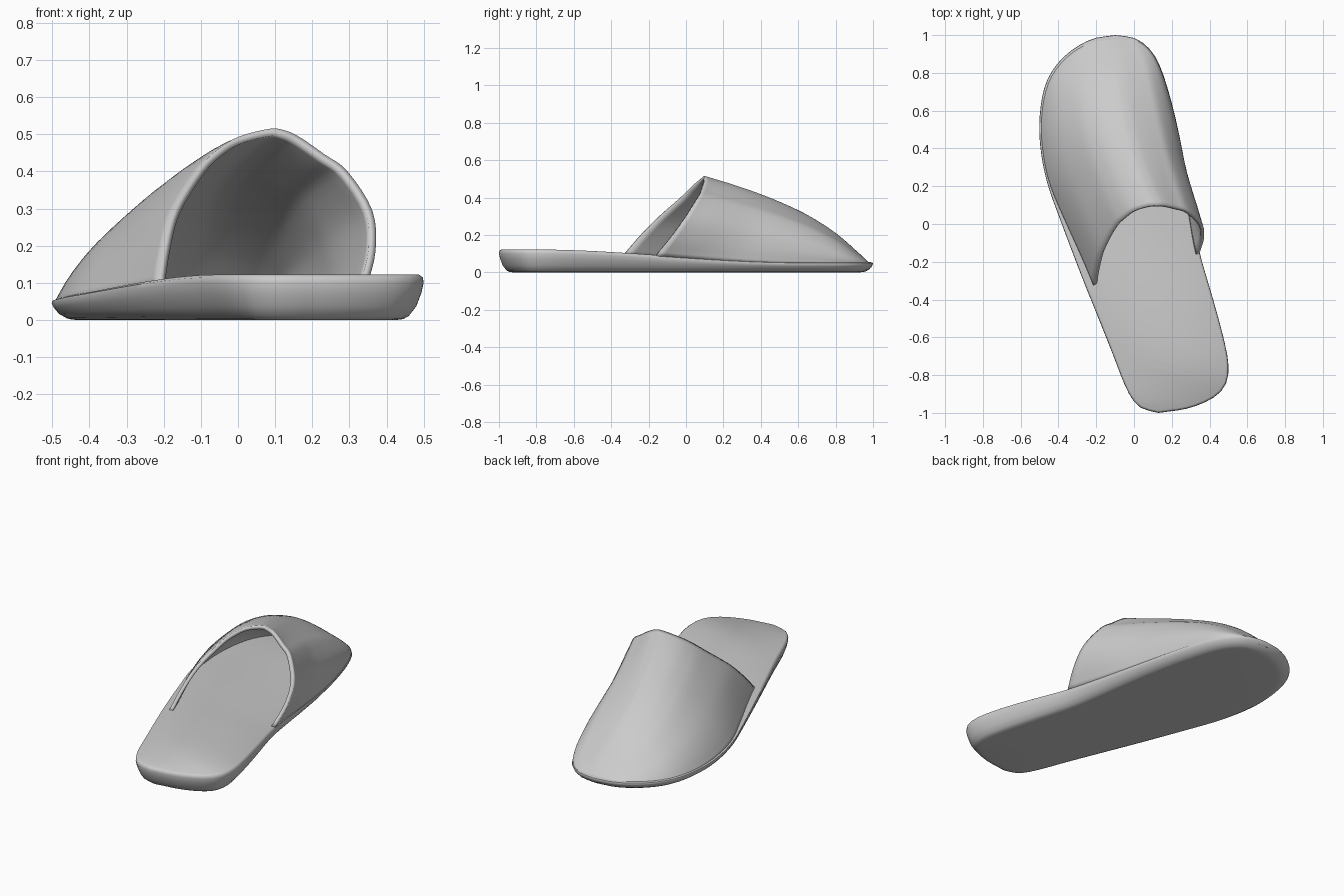
import bpy, math
from mathutils import Vector

if "Cube" in bpy.data.objects:
    bpy.data.objects.remove(bpy.data.objects["Cube"])

HALF = 48  # segments along each side of the sole


def spline(pts, steps=12):
    """Catmull-Rom curve through open control points."""
    p = [Vector(q) for q in pts]
    p = [p[0] * 2 - p[1]] + p + [p[-1] * 2 - p[-2]]
    out = []
    for a, b, c, d in zip(p, p[1:], p[2:], p[3:]):
        for k in range(steps):
            t = k / steps
            out.append(0.5 * (2 * b + (c - a) * t + (2 * a - 5 * b + 4 * c - d) * t * t
                              + (3 * b - a - 3 * c + d) * t ** 3))
    return out + [p[-2]]


def at(poly, f):
    """Point at fraction f of the length of a polyline."""
    lens = [(b - a).length for a, b in zip(poly, poly[1:])]
    d = max(0, min(1, f)) * sum(lens)
    for a, b, l in zip(poly, poly[1:], lens):
        if d <= l:
            return a.lerp(b, d / l if l else 0)
        d -= l
    return poly[-1].copy()


def interp(table, x):
    for (x0, y0), (x1, y1) in zip(table, table[1:]):
        if x <= x1:
            return y0 + (y1 - y0) * (x - x0) / (x1 - x0)
    return table[-1][1]


def sole_z(y):
    s = max(0, min(1, (y + 0.8) / 1.4))
    return 0.122 - 0.068 * s * s * (3 - 2 * s)


def make(name, verts, faces, angle):
    me = bpy.data.meshes.new(name)
    me.from_pydata(verts, [], faces)
    ob = bpy.data.objects.new(name, me)
    bpy.context.collection.objects.link(ob)
    bpy.ops.object.select_all(action='DESELECT')
    ob.select_set(True)
    bpy.context.view_layer.objects.active = ob
    bpy.ops.object.shade_smooth_by_angle(angle=math.radians(angle))
    return ob


# Sole outline: two sides, heel tip to toe tip
left = [(0.13, -1), (0.05, -0.98), (0, -0.94), (-0.05, -0.85), (-0.12, -0.67), (-0.2, -0.47),
        (-0.28, -0.27), (-0.39, 0.02), (-0.46, 0.22), (-0.495, 0.4), (-0.5, 0.56), (-0.475, 0.72),
        (-0.42, 0.83), (-0.33, 0.92), (-0.22, 0.98), (-0.1, 1)]
right = [(0.13, -1), (0.29, -0.975), (0.42, -0.92), (0.485, -0.85), (0.5, -0.75), (0.478, -0.62),
         (0.425, -0.42), (0.35, -0.16), (0.315, 0.03), (0.285, 0.22), (0.25, 0.42), (0.2, 0.64),
         (0.14, 0.83), (0.08, 0.93), (0.0, 0.985), (-0.1, 1)]
left, right = spline(left), spline(right)
loop = [at(right, i / HALF) for i in range(HALF)] + [at(left, 1 - i / HALF) for i in range(HALF)]
N = len(loop)


def inset_loop(d):
    out = []
    for i, p in enumerate(loop):
        t = (loop[(i + 1) % N] - loop[i - 1]).normalized()
        out.append(p + Vector((-t.y, t.x)) * d)
    return out


# Sole: rounded wall rings (inset, height fraction), capped by cross strips
rings = [(0.075, 0), (0.055, 0.02), (0.04, 0.09), (0.02, 0.3), (0.006, 0.6), (0, 0.82),
         (0.002, 0.94), (0.012, 1)]
verts, faces = [], []
for d, f in rings:
    verts += [(p.x, p.y, sole_z(p.y) * f) for p in inset_loop(d)]
for r in range(len(rings) - 1):
    for i in range(N):
        j = (i + 1) % N
        faces.append((r * N + i, r * N + j, (r + 1) * N + j, (r + 1) * N + i))
top = (len(rings) - 1) * N
for i in range(HALF):
    a, b, c, d = i, i + 1, N - i - 1, (N - i) % N
    quad = [a, b, c] if d == a else ([a, b, d] if b == c else [a, b, c, d])
    faces.append([top + k for k in quad])
    faces.append(quad[::-1])
make("sole", verts, faces, 50)

# Upper: arch sections running from the opening to the toe
base = inset_loop(0.005)
base_right = base[:HALF + 1]
base_left = [base[0]] + base[:HALF - 1:-1]


def start(poly, y):
    return next(i / 400 for i in range(401) if at(poly, i / 400).y > y)


vl, vr = start(base_left, -0.345), start(base_right, -0.165)
# Arch profile: width at opening, width towards toe, forward lean, height
Z = [0, .25, .49, .75, .87, .95, 1, .985, .94, .84, .735, .49, .24, 0]
Y = [0, .2, .42, .70, .82, .92, .99, 1, 1, .95, .87, .60, .30, 0]
X_RIM = [0, .03, .08, .20, .29, .39, .54, .62, .69, .80, .91, 1.03, 1.045, 1]
X_TOE = [0, .06, .145, .28, .37, .46, .58, .65, .71, .81, .89, .97, 1, 1]
arch = spline([v for v in zip(X_RIM, X_TOE, Y)], 4)
arch_z = [v.x for v in spline([(z, 0) for z in Z], 4)]
crest = [tuple(v) for v in spline([(0.1, .515), (.27, .463), (.44, .402), (.6, .332), (.72, .265),
                                   (.82, .195), (.9, .125), (.95, .08), (.985, .045)], 6)]
ROWS, COLS = 36, len(arch)
verts, faces = [], []
lead = None
for r in range(ROWS + 1):
    t = 0.98 * r / ROWS
    L, R = at(base_left, vl + (1 - vl) * t), at(base_right, vr + (1 - vr) * t)
    mid = (L.y + R.y) / 2
    lead = 0.1 - mid if lead is None else lead
    ya = mid + lead * (1 - t) ** 2
    za = interp(crest, ya)
    k = min(1, t / 0.4)
    k = k * k * (3 - 2 * k)
    L = L.lerp(R, 0.05 * (1 - k))
    for (a, b, lean), z in zip(arch, arch_z):
        q = L.lerp(R, a + (b - a) * k)
        zb = sole_z(q.y) - 0.01
        verts.append((q.x, q.y + (ya - q.y) * lean, zb + (za - zb) * z))
for r in range(ROWS):
    for c in range(COLS - 1):
        i = r * COLS + c
        faces.append((i, i + 1, i + COLS + 1, i + COLS))
upper = make("upper", verts, faces, 50)
shell = upper.modifiers.new("thickness", 'SOLIDIFY')
shell.thickness = 0.02
shell.offset = -1
